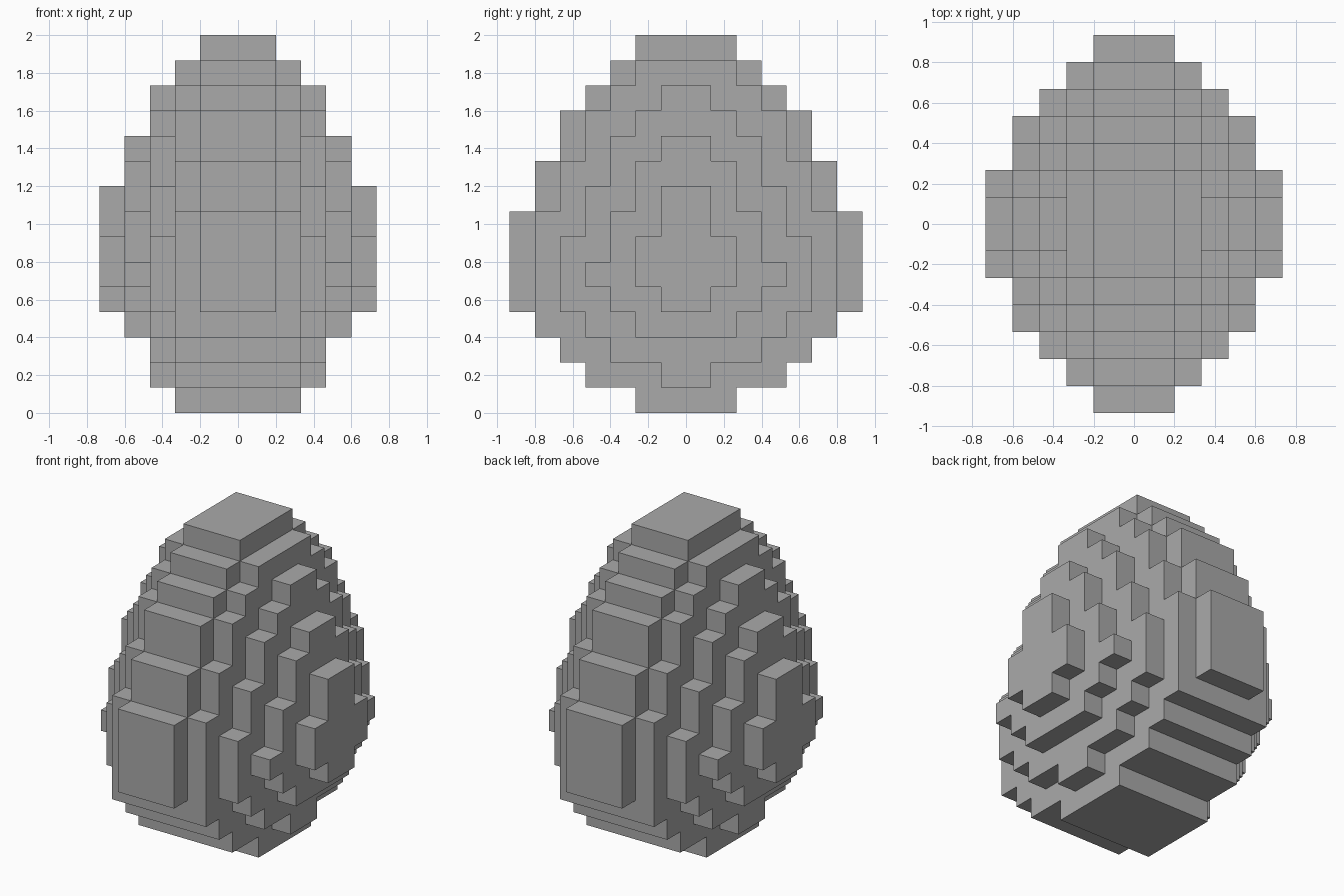
import bpy
import bmesh
from mathutils import Vector

cube = bpy.data.objects.get("Cube")
if cube:
    bpy.data.objects.remove(cube, do_unlink=True)

UNIT = 2 / 15  # edge length of one block

# Half depth in blocks per row, from the bottom up, for each slice away from the middle
CORE = [2, 4, 5, 6, 7, 7, 7, 7, 6, 6, 5, 5, 4, 3, 2]
SLICES = {
    0: CORE,
    1: CORE,
    2: [2, 4, 5, 6, 6, 6, 6, 6, 5, 5, 4, 4, 3, 2],
    3: [0, 1, 3, 4, 5, 5, 5, 4, 4, 3, 3, 2, 1],
    4: [0, 0, 0, 2, 3, 4, 3, 3, 2, 2, 1],
    5: [0, 0, 0, 0, 1, 2, 2, 1, 1],
}

# Fill the blocks, mirrored left to right and front to back
blocks = {
    (side * x, y, z)
    for x, rows in SLICES.items()
    for side in (-1, 1)
    for z, half in enumerate(rows)
    for y in range(-half, half)
}


def block_face(bm, cell, axis, sign):
    """Add one square on the given side of a block."""
    centre = Vector(cell) + Vector((0, 0.5, 0.5))
    normal, u = Vector(), Vector()
    normal[axis] = sign / 2
    u[(axis + 1) % 3] = 0.5
    v = (normal * 2).cross(u)
    corners = (-u - v, u - v, u + v, v - u)
    bm.faces.new([bm.verts.new((centre + normal + c) * UNIT) for c in corners])


# Outer skin: only faces with no neighbouring block
bm = bmesh.new()
for cell in sorted(blocks):
    for axis in range(3):
        for sign in (-1, 1):
            neighbour = list(cell)
            neighbour[axis] += sign
            if tuple(neighbour) not in blocks:
                block_face(bm, cell, axis, sign)
bmesh.ops.remove_doubles(bm, verts=bm.verts, dist=UNIT / 100)

mesh = bpy.data.meshes.new("stepped_egg")
bm.to_mesh(mesh)
bm.free()

# Plain grey surface
grey = bpy.data.materials.new("plain_grey")
grey.use_nodes = True
colour = (0.4, 0.4, 0.4, 1)
grey.diffuse_color = colour
grey.node_tree.nodes["Principled BSDF"].inputs["Base Color"].default_value = colour
mesh.materials.append(grey)

egg = bpy.data.objects.new("stepped_egg", mesh)
bpy.context.collection.objects.link(egg)
